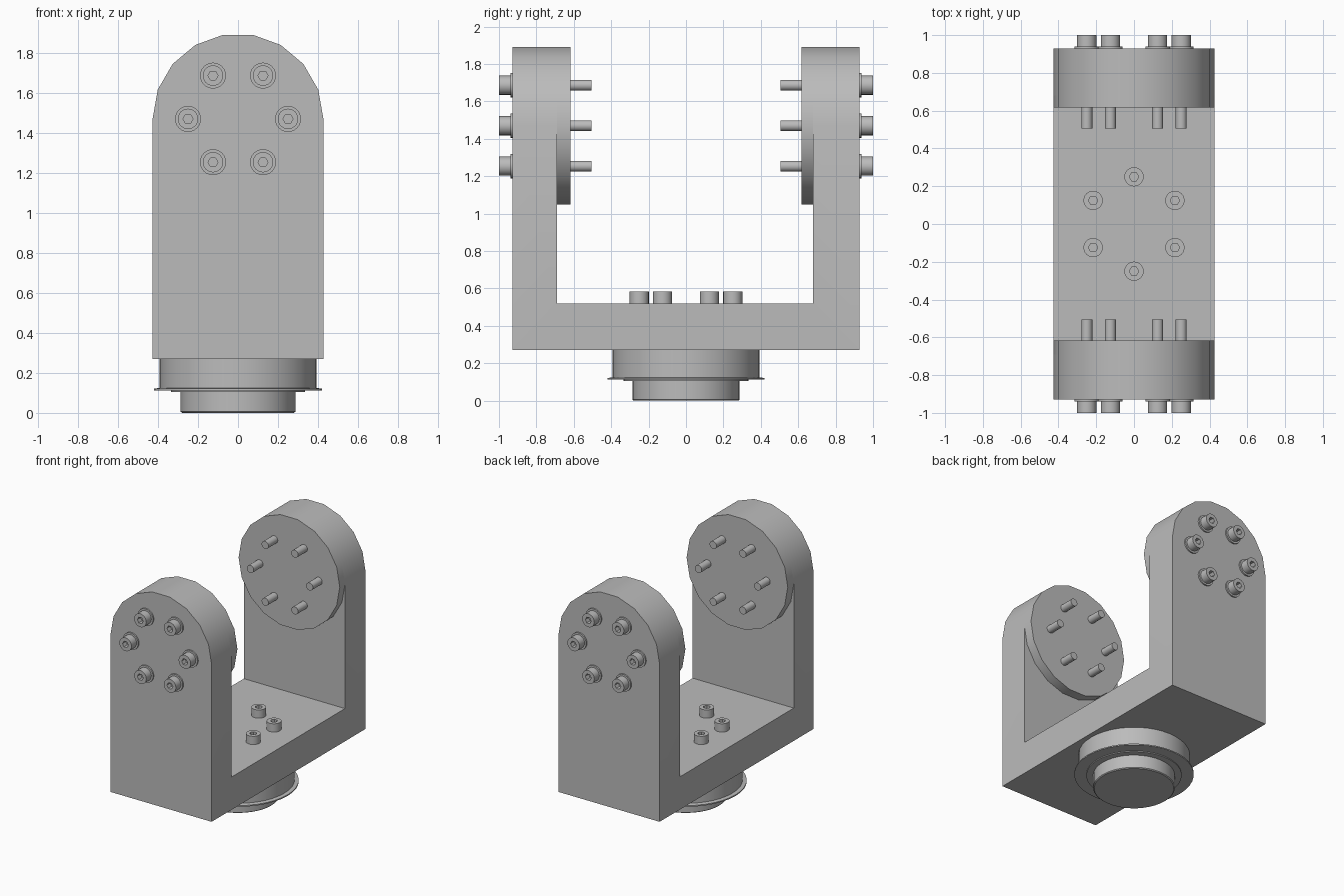
import bpy, bmesh
from math import sin, cos, pi, radians
from mathutils import Matrix

if "Cube" in bpy.data.objects:
    bpy.data.objects.remove(bpy.data.objects["Cube"])

grey = bpy.data.materials.new("machined_grey")
grey.use_nodes = True
grey.diffuse_color = (0.5, 0.5, 0.5, 1)
grey.node_tree.nodes["Principled BSDF"].inputs["Base Color"].default_value = (0.5, 0.5, 0.5, 1)

R = 0.427          # arm half width and arch radius
PIVOT = 1.47       # height of the pivot axis
OUT = 0.928        # outer face of the arms
BOTTOM, FLOOR = 0.27, 0.52
BOLT_R = 0.25      # bolt circle radius


def finish(bm, name):
    """Turn a bmesh into a shaded object."""
    bmesh.ops.recalc_face_normals(bm, faces=bm.faces)
    mesh = bpy.data.meshes.new(name)
    bm.to_mesh(mesh)
    bm.free()
    mesh.materials.append(grey)
    return place(mesh, name)


def place(mesh, name, matrix=Matrix()):
    ob = bpy.data.objects.new(name, mesh)
    bpy.context.collection.objects.link(ob)
    ob.matrix_world = matrix
    return ob


def smooth(ob):
    bpy.ops.object.select_all(action="DESELECT")
    ob.select_set(True)
    bpy.context.view_layer.objects.active = ob
    bpy.ops.object.shade_smooth_by_angle(angle=radians(30))


def prism(name, outline, y0, y1):
    """Extrude an (x, z) outline along y."""
    bm = bmesh.new()
    face = bm.faces.new([bm.verts.new((x, y0, z)) for x, z in outline])
    ext = bmesh.ops.extrude_face_region(bm, geom=[face])["geom"]
    verts = [v for v in ext if isinstance(v, bmesh.types.BMVert)]
    bmesh.ops.translate(bm, verts=verts, vec=(0, y1 - y0, 0))
    return finish(bm, name)


def lathe(name, profile, segs):
    """Spin (radius, height, is_hexagon) rings about z and cap both ends."""
    bm = bmesh.new()
    rings = []
    for r, h, hexagon in profile:
        ring = []
        for i in range(segs):
            a = 2 * pi * i / segs
            k = r * cos(pi / 6) / cos(a % (pi / 3) - pi / 6) if hexagon else r
            ring.append(bm.verts.new((k * cos(a), k * sin(a), h)))
        rings.append(ring)
    for a, b in zip(rings, rings[1:]):
        for i in range(segs):
            j = (i + 1) % segs
            bm.faces.new((a[i], a[j], b[j], b[i]))
    bm.faces.new(rings[0])
    bm.faces.new(rings[-1])
    ob = finish(bm, name)
    smooth(ob)
    return ob


def arc(count, step):
    return [(R * cos(radians(step * i)), PIVOT + R * sin(radians(step * i))) for i in range(count)]


# U-shaped yoke: arched prism with the middle cut away
yoke = prism("yoke_bracket", [(-R, BOTTOM), (R, BOTTOM)] + arc(10, 20), -OUT, OUT)
cutter = prism("yoke_cutter", [(-1, FLOOR), (1, FLOOR), (1, 3), (-1, 3)], -0.69, 0.68)
cut = yoke.modifiers.new("gap", "BOOLEAN")
cut.operation = "DIFFERENCE"
cut.solver = "EXACT"
cut.object = cutter
bpy.context.view_layer.objects.active = yoke
bpy.ops.object.modifier_apply(modifier="gap")
bpy.data.objects.remove(cutter)
smooth(yoke)

# Round bosses on the inner faces of the arms
smooth(prism("front_boss", arc(18, 20), -0.69, -0.617))
smooth(prism("back_boss", arc(18, 20), 0.68, 0.617))

# Turned base: foot, shoulder, thin flange and collar
lathe("swivel_base", [(r, h, False) for r, h in (
    (0.28, 0), (0.287, 0.006), (0.287, 0.105), (0.335, 0.105), (0.335, 0.112),
    (0.42, 0.112), (0.42, 0.121), (0.392, 0.125), (0.392, BOTTOM))], 40)


def socket(top):
    return [(0.025, top, True), (0.025, top - 0.04, True)]


# Long bolts with washers through each arm
bolt = lathe("front_bolt", [(r, h, False) for r, h in (
    (0.029, -0.423), (0.029, 0), (0.065, 0), (0.065, 0.011),
    (0.051, 0.011), (0.051, 0.072))] + socket(0.072), 24)
for side, name in ((-1, "front_bolt"), (1, "back_bolt")):
    for i in range(6):
        a = i * pi / 3
        m = Matrix.Translation((BOLT_R * cos(a), side * OUT, PIVOT + BOLT_R * sin(a)))
        place(bolt.data, name, m @ Matrix.Rotation(-side * pi / 2, 4, "X"))
bpy.data.objects.remove(bolt)

# Short cap screws in the floor
screw = lathe("floor_screw", [(0.029, -0.1, False), (0.029, 0, False),
                              (0.051, 0, False), (0.051, 0.063, False)] + socket(0.063), 24)
for i in range(6):
    a = pi / 6 + i * pi / 3
    place(screw.data, "floor_screw", Matrix.Translation((BOLT_R * cos(a), BOLT_R * sin(a), FLOOR)))
bpy.data.objects.remove(screw)
